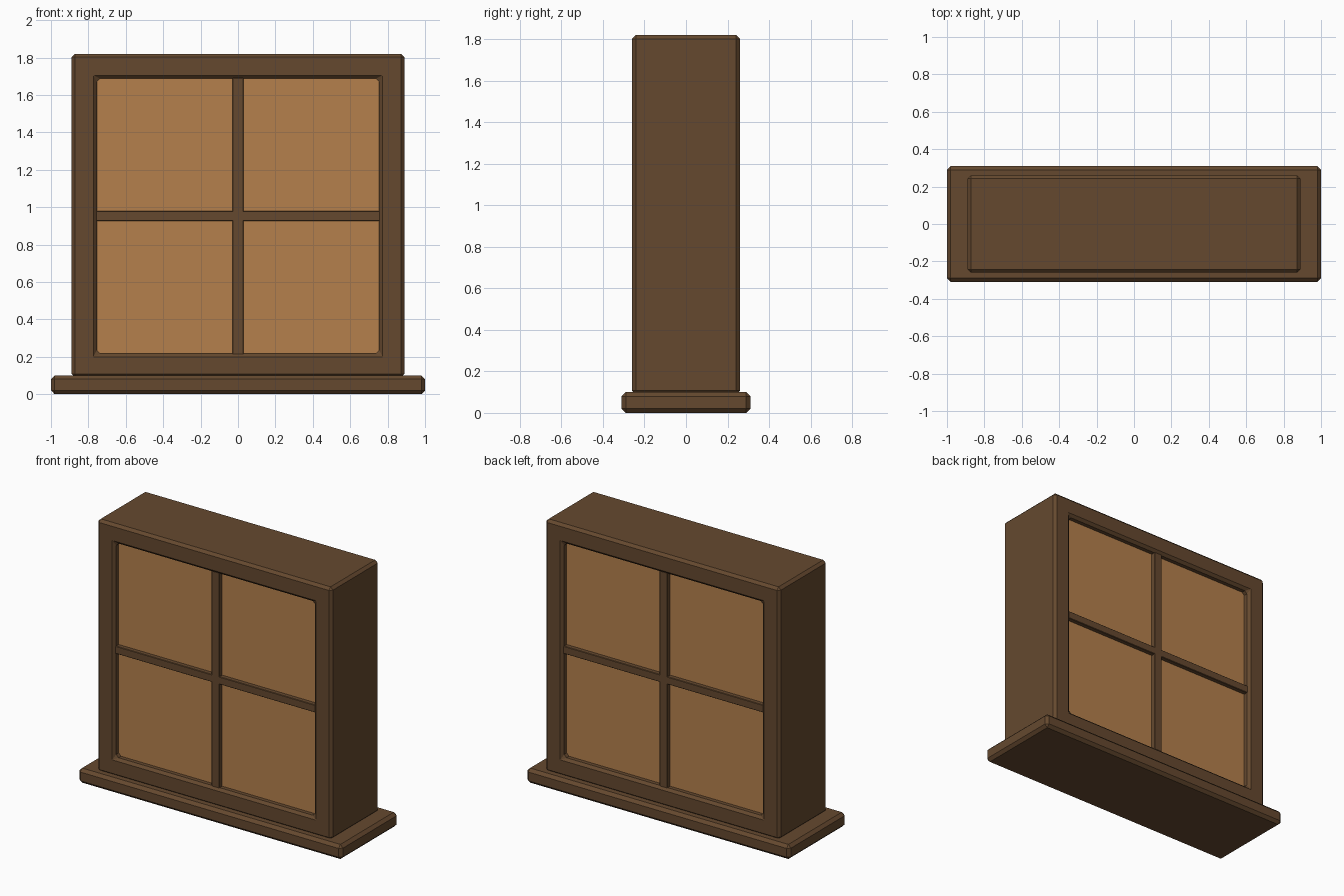
import bpy, bmesh

if "Cube" in bpy.data.objects:
    bpy.data.objects.remove(bpy.data.objects["Cube"])


def material(name, rgb):
    m = bpy.data.materials.new(name)
    m.diffuse_color = (*rgb, 1)
    m.use_nodes = True
    m.node_tree.nodes["Principled BSDF"].inputs["Base Color"].default_value = m.diffuse_color
    return m


WOOD = material("dark wood", (0.130, 0.066, 0.028))
PANE = material("warm amber pane", (0.46, 0.217, 0.073))


def finish(name, bm, mat, bevel):
    bmesh.ops.recalc_face_normals(bm, faces=bm.faces)
    mesh = bpy.data.meshes.new(name)
    bm.to_mesh(mesh)
    bm.free()
    mesh.materials.append(mat)
    ob = bpy.data.objects.new(name, mesh)
    bpy.context.collection.objects.link(ob)
    if bevel:
        mod = ob.modifiers.new("worn edges", 'BEVEL')
        mod.width = bevel
        mod.segments = 1
        mod.limit_method = 'ANGLE'
    return ob


def box(name, lo, hi, mat, bevel=0.0):
    bm = bmesh.new()
    bmesh.ops.create_cube(bm, size=1)
    for v in bm.verts:
        v.co = [(a + b) / 2 + c * (b - a) for a, b, c in zip(lo, hi, v.co)]
    return finish(name, bm, mat, bevel)


def ring(name, outer, inner, depth, mat, bevel):
    """Rectangular frame with an opening; rectangles are (half width, z0, z1)."""
    bm = bmesh.new()
    loops = []
    for (w, z0, z1), y in ((outer, -depth), (outer, depth), (inner, depth), (inner, -depth)):
        loops.append([bm.verts.new((x, y, z))
                      for x, z in ((-w, z0), (w, z0), (w, z1), (-w, z1))])
    for a, b in zip(loops, loops[1:] + loops[:1]):
        for i in range(4):
            j = (i + 1) % 4
            bm.faces.new((a[i], a[j], b[j], b[i]))
    return finish(name, bm, mat, bevel)


# Sill and deep frame with chamfered edges
box("sill", (-1, -0.31, 0), (1, 0.31, 0.1), WOOD, 0.02)
ring("frame", (0.89, 0.09, 1.82), (0.755, 0.217, 1.687), 0.26, WOOD, 0.018)

# Panes filling the opening, seen from both sides
box("panes", (-0.765, -0.215, 0.207), (0.765, 0.215, 1.697), PANE)

# Glazing bars on each side
for side, s in (("front", -1), ("back", 1)):
    y0, y1 = sorted((s * 0.2, s * 0.245))
    box(side + "_upright_bar", (-0.03, y0, 0.212), (0.03, y1, 1.692), WOOD, 0.003)
    box(side + "_cross_bar", (-0.76, y0, 0.927), (0.76, y1, 0.979), WOOD, 0.003)
